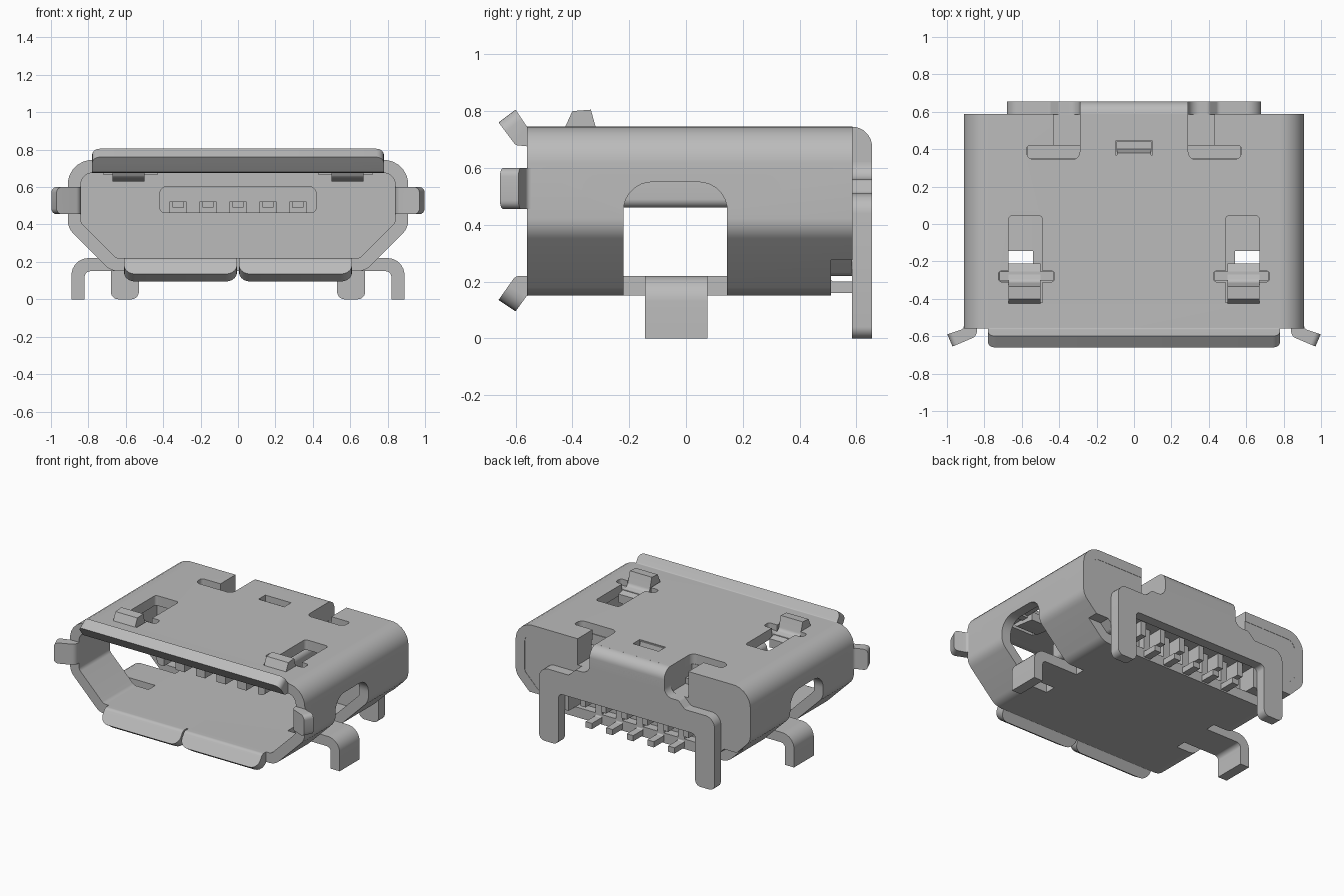
import bpy, bmesh, math
from mathutils import Vector

old = bpy.data.objects.get("Cube")
if old:
    bpy.data.objects.remove(old, do_unlink=True)

metal = bpy.data.materials.new("plain grey")
metal.use_nodes = True
GREY = (0.5, 0.5, 0.5, 1)
metal.diffuse_color = GREY
metal.node_tree.nodes["Principled BSDF"].inputs["Base Color"].default_value = GREY


def rounded(pts, steps=7):
    """Turn (u, v[, radius]) corners into a 2D outline with arcs."""
    out = []
    for i, q in enumerate(pts):
        p = Vector(q[:2])
        if len(q) < 3:
            out.append(p)
            continue
        a = (Vector(pts[i - 1][:2]) - p).normalized()
        b = (Vector(pts[(i + 1) % len(pts)][:2]) - p).normalized()
        r, half = q[2], a.angle(b) / 2
        c = p + (a + b).normalized() * (r / math.sin(half))
        t = r / math.tan(half)
        v0, v1 = p + a * t - c, p + b * t - c
        for k in range(steps + 1):
            s = k / steps
            out.append(c + (v0 * (1 - s) + v1 * s).normalized() * r)
    return out


def prism(name, pts, axis, lo, hi, tip=None, tip_r=0.04):
    """Extrude an outline along an axis; tip picks cap edges to round off."""
    place = {"X": lambda u, v, w: (w, u, v),
             "Y": lambda u, v, w: (u, w, v),
             "Z": lambda u, v, w: (u, v, w)}[axis]
    bm = bmesh.new()
    outline = rounded(pts)
    ends = [[bm.verts.new(place(p.x, p.y, w)) for p in outline] for w in (lo, hi)]
    n = len(outline)
    bm.faces.new(ends[0])
    bm.faces.new(ends[1][::-1])
    for i in range(n):
        j = (i + 1) % n
        bm.faces.new((ends[0][i], ends[1][i], ends[1][j], ends[0][j]))
    if tip:
        k = "XYZ".index(axis)
        edges = [e for e in bm.edges if all(tip(v.co) for v in e.verts)
                 and abs(e.verts[0].co[k] - e.verts[1].co[k]) < 1e-5]
        bmesh.ops.bevel(bm, geom=edges, offset=tip_r, segments=5, profile=0.5, affect="EDGES")
    bmesh.ops.recalc_face_normals(bm, faces=bm.faces)
    me = bpy.data.meshes.new(name)
    bm.to_mesh(me)
    bm.free()
    me.materials.append(metal)
    ob = bpy.data.objects.new(name, me)
    bpy.context.scene.collection.objects.link(ob)
    return ob


def box(name, x0, x1, y0, y1, z0, z1):
    return prism(name, [(x0, y0), (x1, y0), (x1, y1), (x0, y1)], "Z", z0, z1)


def combine(ob, others, op="DIFFERENCE"):
    """Apply booleans one by one and discard the tools."""
    for tool in others:
        m = ob.modifiers.new("cut", "BOOLEAN")
        m.object, m.operation, m.solver = tool, op, "EXACT"
        bpy.context.view_layer.update()
        dg = bpy.context.evaluated_depsgraph_get()
        me = bpy.data.meshes.new_from_object(ob.evaluated_get(dg))
        ob.modifiers.clear()
        ob.data = me
        bpy.data.objects.remove(tool, do_unlink=True)


def flip(pts, s):
    return [(s * p[0],) + tuple(p[1:]) for p in pts]


def sbox(name, s, x0, x1, *rest):
    return box(name, min(s * x0, s * x1), max(s * x0, s * x1), *rest)


def sprism_x(name, pts, s, x0, x1, **kw):
    return prism(name, pts, "X", min(s * x0, s * x1), max(s * x0, s * x1), **kw)


# Shell: bent sheet tube with slanted lower sides
outer = [(-0.91, 0.745, 0.13), (0.91, 0.745, 0.13), (0.91, 0.381, 0.1),
         (0.679, 0.15, 0.1), (-0.679, 0.15, 0.1), (-0.91, 0.381, 0.1)]
inner = [(-0.84, 0.675, 0.06), (0.84, 0.675, 0.06), (0.84, 0.41, 0.04),
         (0.65, 0.22, 0.04), (-0.65, 0.22, 0.04), (-0.84, 0.41, 0.04)]
shell = prism("shell", outer, "Y", -0.56, 0.587)
cuts = [prism("cut", inner, "Y", -0.8, 0.8),
        box("cut", -1, 1, 0.51, 0.7, 0.1, 0.275),
        box("cut", -0.1, 0.1, 0.37, 0.445, 0.6, 0.8)]
for s in (1, -1):
    side = [(-0.22, 0.1), (0.145, 0.1), (0.145, 0.55, 0.1), (-0.22, 0.55, 0.1)]
    cuts.append(sprism_x("cut", side, s, 0.54, 1.1))
    # spring window with cross slot
    win = [(0.49, -0.42), (0.67, -0.42), (0.67, -0.31), (0.725, -0.31, 0.02),
           (0.725, -0.25, 0.02), (0.67, -0.25), (0.67, 0.045, 0.02), (0.49, 0.045, 0.02),
           (0.49, -0.25), (0.425, -0.25, 0.02), (0.425, -0.31, 0.02), (0.49, -0.31)]
    cuts.append(prism("cut", flip(win, s), "Z", 0.6, 0.8))
    # relief notch beside the rear flap
    notch = [(0.29, 0.345, 0.04), (0.575, 0.345, 0.04), (0.575, 0.42, 0.02),
             (0.43, 0.42), (0.43, 0.7), (0.29, 0.7)]
    cuts.append(prism("cut", flip(notch, s), "Z", 0.6, 0.8))
combine(shell, cuts)

# Plastic housing with cavity for the pins
housing = prism("housing", inner, "Y", 0.3, 0.585)
hc = [box("cut", -0.5, 0.5, 0.45, 0.7, 0.1, 0.37),
      box("cut", -0.09, 0.09, 0.36, 0.44, 0.62, 0.8)]
for s in (1, -1):
    hc.append(sbox("cut", s, 0.29, 0.43, 0.42, 0.7, 0.56, 0.8))
    hc.append(sbox("cut", s, 0.29, 0.57, 0.35, 0.43, 0.6, 0.8))
combine(housing, hc)

# Tongue with five contact slots
PINS = [0.16 * i for i in range(-2, 3)]
tongue = prism("tongue", [(-0.42, 0.46, 0.03), (0.42, 0.46, 0.03), (0.42, 0.605, 0.04),
                          (-0.42, 0.605, 0.04)], "Y", -0.3, 0.31)
combine(tongue, [box("cut", x - 0.045, x + 0.045, -0.4, 0.29, 0.4, 0.52) for x in PINS])

# Contacts and bent solder pins
for x in PINS:
    box("contact", x - 0.03, x + 0.03, -0.26, 0.3, 0.49, 0.525)
    prism("solder_pin", [(0.46, 0.4), (0.46, 0.16, 0.04), (0.62, 0.16), (0.62, 0.2),
                         (0.51, 0.2, 0.01), (0.51, 0.4)], "X", x - 0.025, x + 0.025)
for i in range(6):
    x = -0.4 + 0.16 * i
    box("housing_rib", x - 0.02, x + 0.02, 0.44, 0.57, 0.27, 0.375)

# Rear flap: bend, wide plate and two legs
prism("rear_bend", [(0.56, 0.745), (0.655, 0.745, 0.07), (0.655, 0.6), (0.585, 0.6),
                    (0.585, 0.675), (0.56, 0.675)], "X", -0.29, 0.29)
half = [(0.29, 0.675), (0.29, 0.56, 0.06), (0.40, 0.56, 0.03), (0.45, 0.51, 0.03),
        (0.68, 0.51, 0.07), (0.68, 0, 0.04), (0.53, 0, 0.04), (0.53, 0.36, 0.03)]
prism("rear_flap", half + flip(half, -1)[::-1], "Y", 0.585, 0.655)

# Centre latch tab bent down from the top
prism("centre_tab", [(0.32, 0.74), (0.38, 0.74), (0.40, 0.62), (0.36, 0.605), (0.34, 0.675),
                     (0.32, 0.675)], "X", -0.09, 0.09)

# Top front lip
prism("top_lip", [(-0.55, 0.675), (-0.60, 0.68, 0.02), (-0.66, 0.76), (-0.60, 0.805),
                  (-0.56, 0.745, 0.01), (-0.55, 0.745)], "X", -0.78, 0.78,
      tip=lambda c: c.z > 0.755)

for s, side in ((1, "left"), (-1, "right")):
    # Bottom front lip halves
    sprism_x(side + "_bottom_lip", [(-0.55, 0.15), (-0.56, 0.15, 0.005), (-0.60, 0.095),
                                    (-0.66, 0.135), (-0.60, 0.22, 0.03), (-0.55, 0.22)],
             s, 0.005, 0.61, tip=lambda c: c.z < 0.14 and c.y < -0.59, tip_r=0.06)
    # Flared side ears
    ear = [(0.84, -0.55), (0.84, -0.60, 0.04), (0.97, -0.655), (0.998, -0.59),
           (0.91, -0.56, 0.02), (0.91, -0.55)]
    prism(side + "_ear", flip(ear, s), "Z", 0.455, 0.60, tip=lambda c: abs(c.x) > 0.96,
          tip_r=0.03)
    # Side mounting legs
    leg = [(0.53, 0.22), (0.89, 0.22, 0.09), (0.89, 0), (0.82, 0), (0.82, 0.15, 0.03),
           (0.53, 0.15)]
    prism(side + "_leg", flip(leg, s), "Y", -0.145, 0.075)
    # Retention spring with raised end and cross arms
    sprism_x(side + "_spring", [(-0.21, 0.63), (-0.21, 0.69), (-0.31, 0.715, 0.03),
                                (-0.335, 0.805), (-0.40, 0.80), (-0.425, 0.745),
                                (-0.37, 0.65, 0.03)], s, 0.50, 0.67)
    sbox(side + "_spring_arm", s, 0.43, 0.72, -0.305, -0.255, 0.665, 0.705)

# Smooth bends, crisp edges
for ob in bpy.context.scene.objects:
    if ob.type == "MESH" and ob.data.materials and ob.data.materials[0] == metal:
        bpy.ops.object.select_all(action="DESELECT")
        ob.select_set(True)
        bpy.context.view_layer.objects.active = ob
        bpy.ops.object.shade_smooth_by_angle(angle=math.radians(30))
